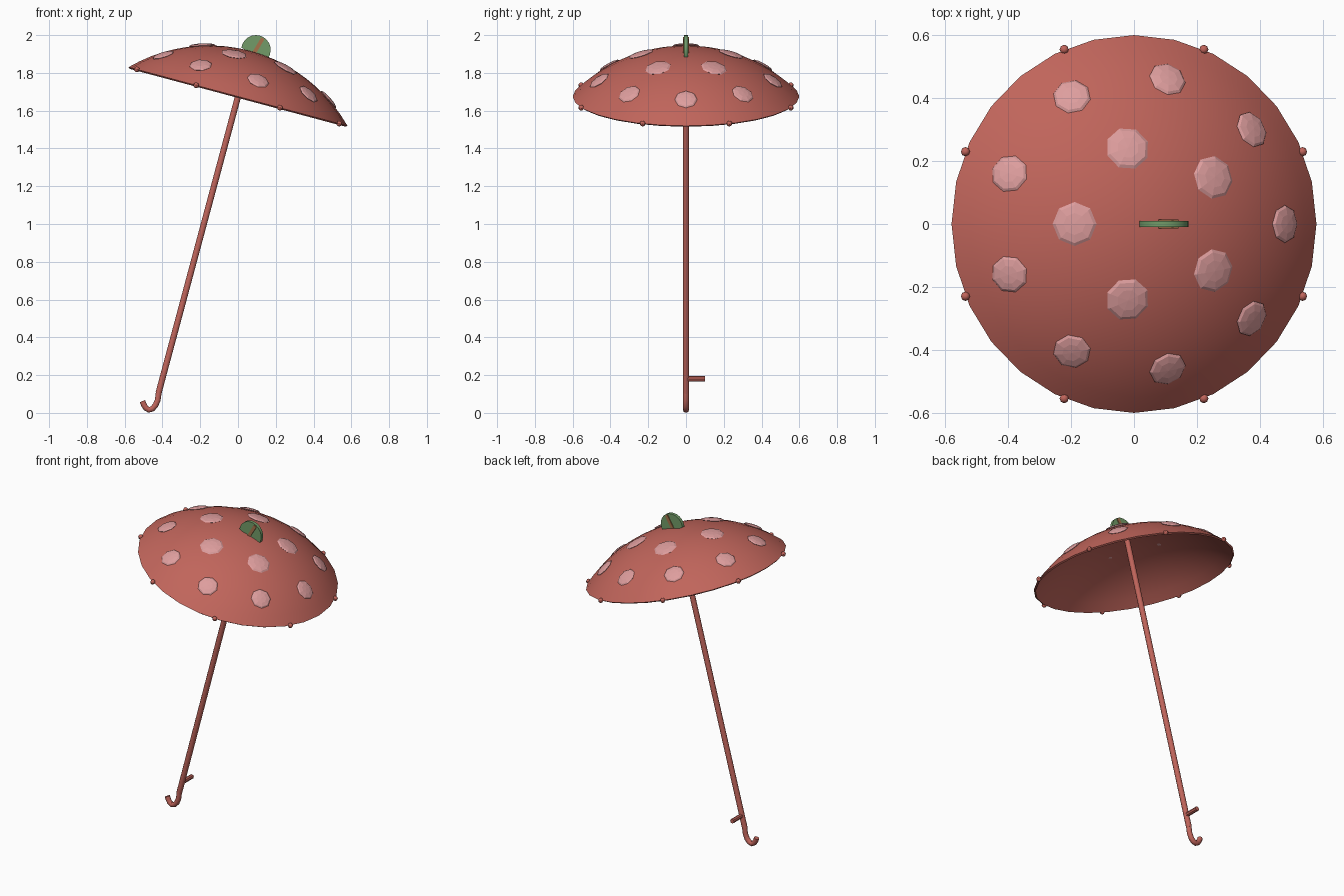
import bpy, bmesh, math
from mathutils import Matrix, Vector

if "Cube" in bpy.data.objects:
    bpy.data.objects.remove(bpy.data.objects["Cube"])

TILT = Matrix.Translation((0, 0, 1.675)) @ Matrix.Rotation(math.radians(15), 4, 'Y')
R_RIM, RISE = 0.6, 0.25
R_SPH = (R_RIM ** 2 + RISE ** 2) / (2 * RISE)


def material(name, rgb):
    m = bpy.data.materials.new(name)
    m.diffuse_color = (*rgb, 1)
    m.use_nodes = True
    m.node_tree.nodes["Principled BSDF"].inputs["Base Color"].default_value = m.diffuse_color
    return m


RED = material("red", (0.53, 0.13, 0.105))
PINK = material("pink", (0.73, 0.34, 0.34))
GREEN = material("green", (0.17, 0.33, 0.14))
BROWN = material("brown", (0.38, 0.17, 0.07))


def finish(name, bm, mat, matrix=Matrix(), smooth=True):
    bmesh.ops.recalc_face_normals(bm, faces=bm.faces)
    me = bpy.data.meshes.new(name)
    bm.to_mesh(me)
    bm.free()
    me.materials.append(mat)
    ob = bpy.data.objects.new(name, me)
    bpy.context.collection.objects.link(ob)
    ob.matrix_world = matrix
    if smooth:
        bpy.ops.object.select_all(action='DESELECT')
        ob.select_set(True)
        bpy.context.view_layer.objects.active = ob
        bpy.ops.object.shade_smooth_by_angle(angle=math.radians(40))
    return ob


def tube(name, pts, radius, mat, sides=10):
    """Round tube swept along points lying in the xz plane or on a straight line."""
    pts = [Vector(p) for p in pts]
    bm = bmesh.new()
    rings = []
    for i, p in enumerate(pts):
        t = (pts[min(i + 1, len(pts) - 1)] - pts[max(i - 1, 0)]).normalized()
        side = Vector((0, 1, 0)) if abs(t.y) < 0.9 else Vector((1, 0, 0))
        up = t.cross(side)
        rings.append([bm.verts.new(p + radius * (side * math.cos(a) + up * math.sin(a)))
                      for a in (2 * math.pi * k / sides for k in range(sides))])
    for a, b in zip(rings, rings[1:]):
        for k in range(sides):
            n = (k + 1) % sides
            bm.faces.new((a[k], a[n], b[n], b[k]))
    bm.faces.new(rings[0])
    bm.faces.new(rings[-1])
    return finish(name, bm, mat)


# Canopy: closed thin shell of two lathed spherical caps
def cap_z(r):
    return math.sqrt(R_SPH ** 2 - r ** 2) - (R_SPH - RISE)


top = [(R_SPH * math.sin(a), cap_z(R_SPH * math.sin(a)))
       for a in (math.asin(R_RIM / R_SPH) * i / 10 for i in range(11))]
profile = top + [(r * 0.985, z - 0.012 * (1 - 0.4 * i / 10)) for i, (r, z) in reversed(list(enumerate(top)))]
bm = bmesh.new()
vs = [bm.verts.new((r, 0, z)) for r, z in profile]
es = [bm.edges.new(p) for p in zip(vs, vs[1:])]
bmesh.ops.spin(bm, geom=vs + es, cent=(0, 0, 0), axis=(0, 0, 1), angle=2 * math.pi, steps=28)
bmesh.ops.remove_doubles(bm, verts=bm.verts, dist=1e-4)
finish("canopy", bm, RED, TILT)

# Spots: flattened eight-sided pebbles lying on the canopy
for ring, count, r, size, start in (("inner", 5, 0.252, 0.07, 36), ("outer", 9, 0.467, 0.06, 0)):
    for k in range(count):
        a = math.radians(start) + 2 * math.pi * k / count
        tip = math.asin(r / R_SPH)
        bm = bmesh.new()
        bmesh.ops.create_uvsphere(bm, u_segments=8, v_segments=6, radius=1)
        bmesh.ops.scale(bm, vec=(size, size, 0.012), verts=bm.verts)
        place = (Matrix.Translation((0, 0, RISE - R_SPH)) @ Matrix.Rotation(a, 4, 'Z')
                 @ Matrix.Rotation(tip, 4, 'Y') @ Matrix.Translation((0, 0, R_SPH)))
        finish(f"{ring}_spot_{k + 1}", bm, PINK, TILT @ place, smooth=False)

# Rim beads
for k in range(8):
    a = math.radians(22.5 + 45 * k)
    bm = bmesh.new()
    bmesh.ops.create_uvsphere(bm, u_segments=8, v_segments=6, radius=0.015)
    finish(f"rim_bead_{k + 1}", bm, RED,
           TILT @ Matrix.Translation((R_RIM * math.cos(a), R_RIM * math.sin(a), 0)))

# Shaft, hooked handle and side peg
tube("shaft", [TILT @ Vector((0, 0, 0.24)), TILT @ Vector((0, 0, -1.625))], 0.017, RED)
tube("hook", [TILT @ Vector((0, 0, -1.62)), (-0.425, 0, 0.068), (-0.437, 0, 0.04), (-0.453, 0, 0.022),
              (-0.472, 0, 0.016), (-0.488, 0, 0.026), (-0.498, 0, 0.042), (-0.506, 0, 0.062)], 0.016, RED)
tube("side_peg", [(-0.4, 0, 0.18), (-0.4, 0.1, 0.18)], 0.014, RED, 8)

# Leaf: upright disc segment rooted in the crown, with a midrib band
LEAF = Matrix.Translation((0.095, 0, 1.922)) @ Matrix.Rotation(math.radians(31), 4, 'Y')
bm = bmesh.new()
arc = [math.radians(-22 + 224 * i / 14) for i in range(15)]
face = bm.faces.new([bm.verts.new((0.078 * math.cos(a), -0.01, 0.078 * math.sin(a))) for a in arc])
new = bmesh.ops.extrude_face_region(bm, geom=[face])["geom"]
bmesh.ops.translate(bm, vec=(0, 0.02, 0), verts=[v for v in new if isinstance(v, bmesh.types.BMVert)])
finish("leaf", bm, GREEN, LEAF)

bm = bmesh.new()
bmesh.ops.create_cube(bm, size=1)
bmesh.ops.scale(bm, vec=(0.02, 0.03, 0.1), verts=bm.verts)
finish("leaf_midrib", bm, BROWN, LEAF @ Matrix.Translation((0, 0, 0.022)), smooth=False)
